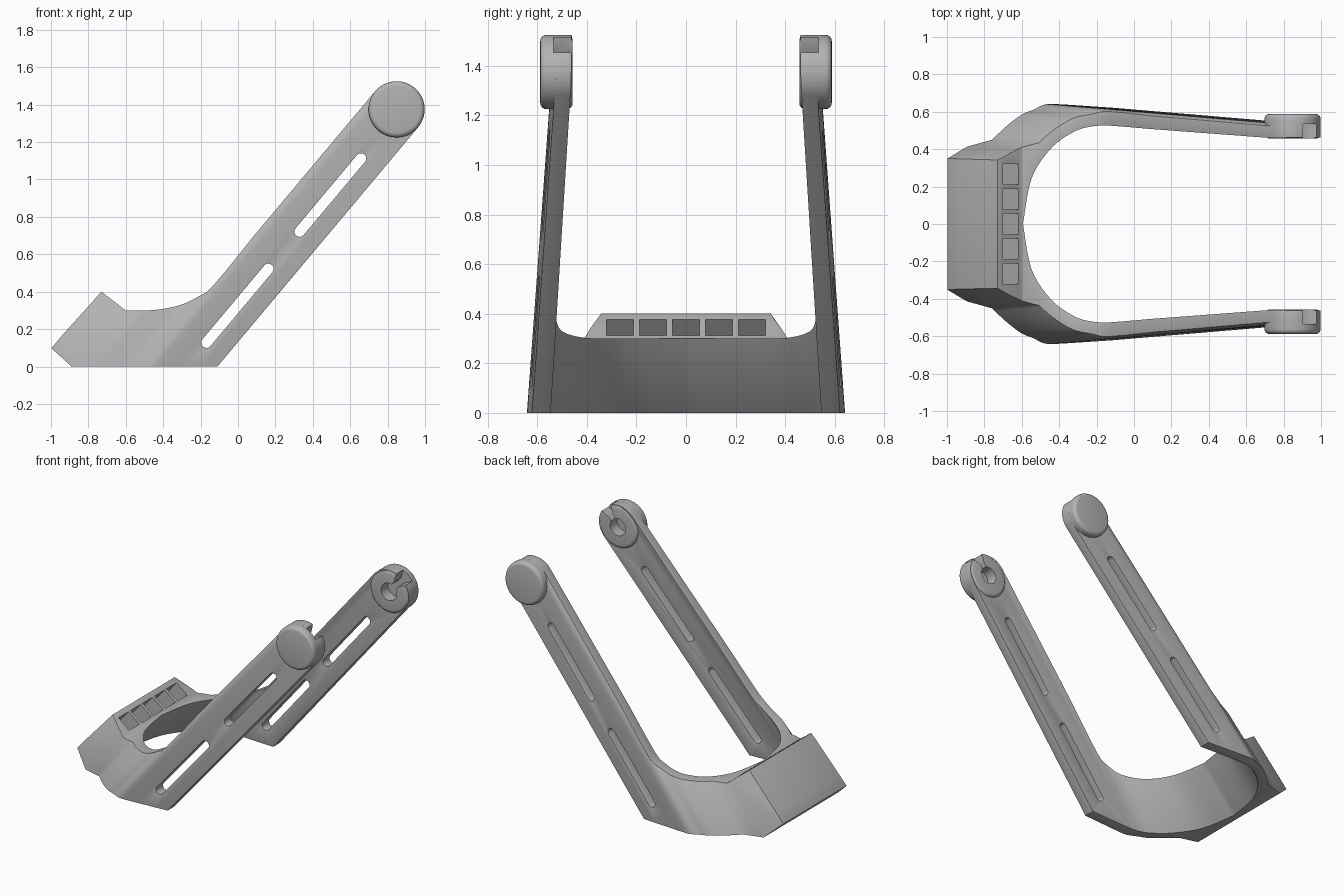
import bpy, bmesh, math
from mathutils import Vector
from mathutils.geometry import interpolate_bezier

cube = bpy.data.objects.get("Cube")
if cube:
    bpy.data.objects.remove(cube, do_unlink=True)

grey = bpy.data.materials.new("light_grey")
grey.use_nodes = True
grey.diffuse_color = (0.45, 0.45, 0.45, 1)
grey.node_tree.nodes["Principled BSDF"].inputs["Base Color"].default_value = (0.45, 0.45, 0.45, 1)

# Arm direction and its upward normal in the side plane
A = math.radians(50)
ALONG = Vector((math.cos(A), 0, math.sin(A)))
ACROSS = Vector((-math.sin(A), 0, math.cos(A)))
SHEAR = ALONG.x / ALONG.z
FOOT = Vector((-0.11, 0, 0))
TIP = Vector((0.848, 0, 1.375))
RADIUS = 0.15


def smooth(points, steps=6):
    """Soft curve through the points."""
    p = [Vector((x, y, 0)) for x, y in points]
    tan = [(p[min(i + 1, len(p) - 1)] - p[max(i - 1, 0)]) / 6 for i in range(len(p))]
    out = []
    for i in range(len(p) - 1):
        out += interpolate_bezier(p[i], p[i] + tan[i], p[i + 1] - tan[i + 1], p[i + 1], steps)[:-1]
    return [(v.x, v.y) for v in out] + [points[-1]]


def loft(name, bottom, top):
    """Solid between two matching outlines."""
    bm = bmesh.new()
    a = [bm.verts.new(v) for v in bottom]
    b = [bm.verts.new(v) for v in top]
    bm.faces.new(a)
    bm.faces.new(b)
    for i in range(len(a)):
        j = (i + 1) % len(a)
        bm.faces.new((a[i], a[j], b[j], b[i]))
    bmesh.ops.recalc_face_normals(bm, faces=bm.faces)
    mesh = bpy.data.meshes.new(name)
    bm.to_mesh(mesh)
    bm.free()
    mesh.materials.append(grey)
    ob = bpy.data.objects.new(name, mesh)
    bpy.context.collection.objects.link(ob)
    return ob


def side_solid(name, outline, y0, y1):
    """Side outline (x, z) extruded across the width."""
    return loft(name, [(x, y0, z) for x, z in outline], [(x, y1, z) for x, z in outline])


def apply(ob, mod):
    bpy.context.view_layer.objects.active = ob
    bpy.ops.object.modifier_apply(modifier=mod.name)


def combine(ob, other, operation):
    mod = ob.modifiers.new("combine", "BOOLEAN")
    mod.operation = operation
    mod.solver = "EXACT"
    mod.object = other
    apply(ob, mod)
    bpy.data.objects.remove(other, do_unlink=True)


def bevel(ob, width, segments, angle):
    mod = ob.modifiers.new("round", "BEVEL")
    mod.width = width
    mod.segments = segments
    mod.limit_method = "ANGLE"
    mod.angle_limit = math.radians(angle)
    apply(ob, mod)


def arc(center, radius, start, end, steps):
    angles = [math.radians(start + (end - start) * i / steps) for i in range(steps + 1)]
    return [(center.x + radius * math.cos(a), center.z + radius * math.sin(a)) for a in angles]


# Band: a U outline pushed along the arm direction, narrowing upwards
outer = [(-1.08, 0.355), (-0.9, 0.412)] + smooth(
    [(-0.76, 0.45), (-0.68, 0.525), (-0.6, 0.585), (-0.54, 0.61), (-0.48, 0.638),
     (-0.42, 0.641), (-0.3, 0.634), (-0.09, 0.62)], 5)
inner = [(-0.09, 0.545), (-0.3, 0.556)] + smooth(
    [(-0.45, 0.56), (-0.53, 0.545), (-0.6, 0.507), (-0.7, 0.415), (-0.8, 0.25), (-0.845, 0)], 6)
half = outer + inner
ring = half + [(s, -y) for s, y in reversed(half[:-1])]


def level(z):
    return [(s + SHEAR * z, y * (1 - 0.114 * z), z) for s, y in ring]


band = loft("visor_band", level(-0.1), level(1.8))

# Side silhouette with head, dipped top edge and round arm ends
upper = FOOT + ACROSS * 2 * RADIUS
bend = upper + ALONG * 0.66
dip = smooth([(bend.x, bend.z), (-0.13, 0.435), (-0.21, 0.375), (-0.31, 0.328), (-0.43, 0.304),
              (-0.5, 0.3)], 4)
side = [(-1, 0.1), (-0.89, 0), (FOOT.x, 0)] + arc(TIP, RADIUS, -40, 140, 32)
side += dip + [(-0.6, 0.3), (-0.73, 0.4)]
combine(band, side_solid("silhouette", side, -1, 1), "INTERSECT")

# Long slots in the arms
for start, end in ((0.06, 0.575), (0.835, 1.345)):
    a = FOOT + ACROSS * 0.127 + ALONG * start
    b = FOOT + ACROSS * 0.127 + ALONG * end
    slot = arc(b, 0.028, -40, 140, 10) + arc(a, 0.028, 140, 320, 10)
    combine(band, side_solid("slot", slot, -1, 1), "DIFFERENCE")

bevel(band, 0.012, 3, 35)

# Five deep pockets in the sloped face of the head
top = Vector((-0.7, 0, 0.377))
low = Vector((-0.617, 0, 0.313))
for i in range(-2, 3):
    y = i * 0.133
    shape = [top + ALONG * 0.1, low + ALONG * 0.1, low - ALONG * 0.15, top - ALONG * 0.15]
    pocket = side_solid("pocket", [(p.x, p.z) for p in shape], y - 0.055, y + 0.055)
    combine(band, pocket, "DIFFERENCE")

for sign in (-1, 1):
    # Round end cap, softened on its outer rim
    cap = side_solid("end_cap", arc(TIP, RADIUS, 0, 352.5, 47), sign * 0.457, sign * 0.588)
    bevel(cap, 0.025, 4, 50)
    combine(band, cap, "UNION")
    # Blind clip hole with a narrow mouth that flares towards the tip
    hole = arc(TIP, 0.06, 70, 390, 28)
    for along, across in ((0.085, -0.02), (0.2, -0.075), (0.2, 0.075), (0.085, 0.02)):
        p = TIP + ALONG * along + ACROSS * across
        hole.append((p.x, p.z))
    combine(band, side_solid("clip", hole, sign * 0.3, sign * 0.535), "DIFFERENCE")

band.select_set(True)
bpy.context.view_layer.objects.active = band
bpy.ops.object.shade_smooth_by_angle(angle=math.radians(32))
